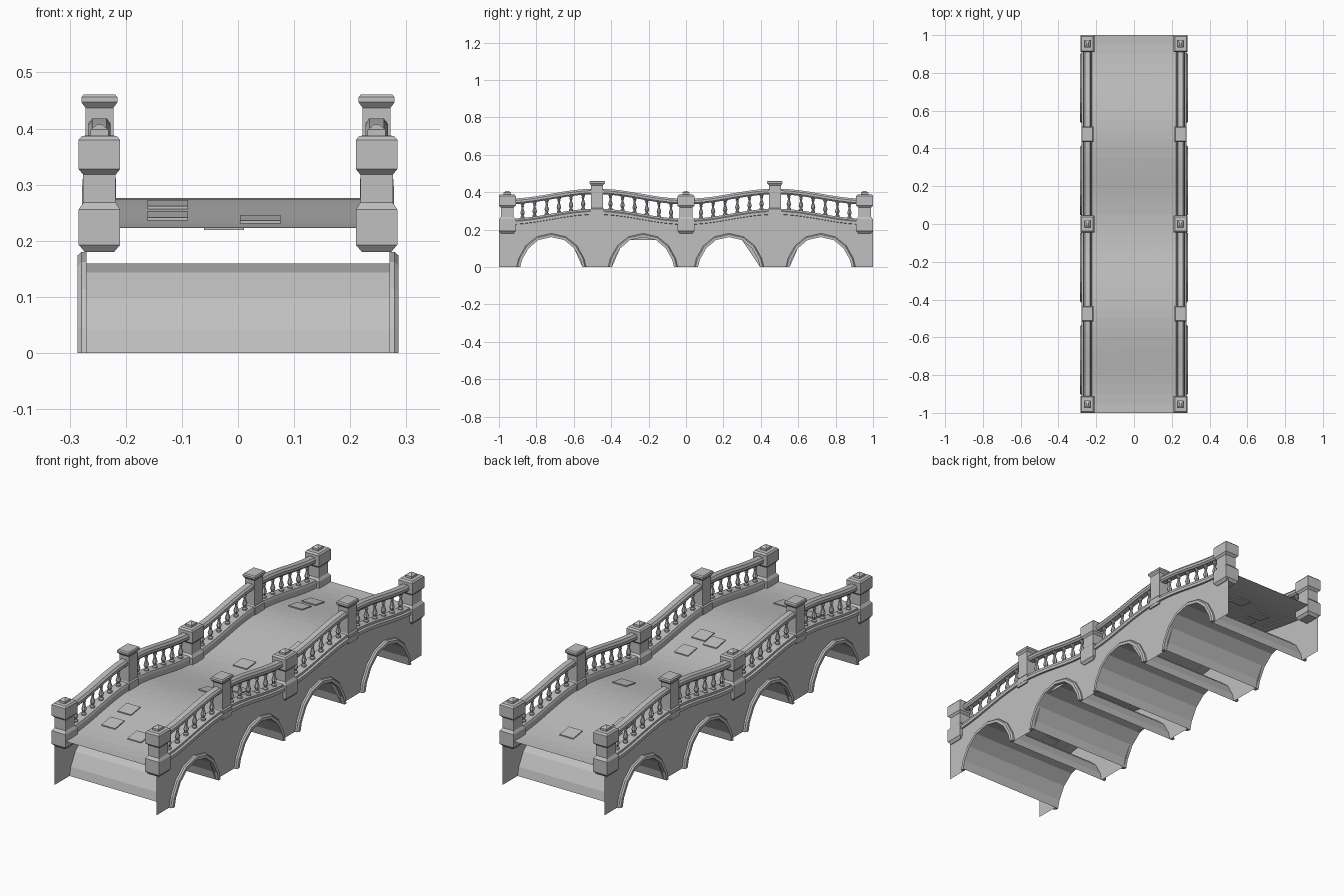
import bpy, bmesh, math
from mathutils import Vector

if "Cube" in bpy.data.objects:
    bpy.data.objects.remove(bpy.data.objects["Cube"], do_unlink=True)

stone = bpy.data.materials.new("grey_stone")
stone.use_nodes = True
GREY = (0.53, 0.53, 0.53, 1)
stone.diffuse_color = GREY
stone.node_tree.nodes["Principled BSDF"].inputs["Base Color"].default_value = GREY
stone.node_tree.nodes["Principled BSDF"].inputs["Roughness"].default_value = 0.8

RAIL_X = 0.247      # centre line of each balustrade
WALL_X = 0.27
ARCHES = (-0.72, -0.23, 0.23, 0.72)


def deck_z(y):
    """Two gentle humps along the bridge."""
    return 0.25 - 0.027 * math.cos(2 * math.pi * y / 0.96)


def span(a, b, n):
    return [a + (b - a) * i / n for i in range(n + 1)]


def finish(name, bm, mirror=False):
    bmesh.ops.recalc_face_normals(bm, faces=bm.faces)
    mesh = bpy.data.meshes.new(name)
    bm.to_mesh(mesh)
    bm.free()
    mesh.materials.append(stone)
    ob = bpy.data.objects.new(name, mesh)
    bpy.context.collection.objects.link(ob)
    if mirror:
        ob.modifiers.new("Mirror", 'MIRROR').use_axis = (True, False, False)
    return ob


def loft(bm, rings, closed=True, caps=True):
    """Skin a list of rings of points."""
    rows = [[bm.verts.new(p) for p in ring] for ring in rings]
    n = len(rows[0])
    for a, b in zip(rows, rows[1:]):
        for i in range(n if closed else n - 1):
            j = (i + 1) % n
            bm.faces.new((a[i], a[j], b[j], b[i]))
    if caps:
        bm.faces.new(rows[0])
        bm.faces.new(rows[-1])


def sweep(name, profile, ys):
    """Sweep an (x, height above deck) profile along the deck curve."""
    bm = bmesh.new()
    loft(bm, [[(x, y, deck_z(y) + h) for x, h in profile] for y in ys])
    return finish(name, bm, mirror=True)


def arch(half):
    """Full arch outline from half a profile, foot to foot."""
    return [(-w, z) for w, z in half] + [(w, z) for w, z in half[-2::-1]]


INNER = arch([(0.166, 0), (0.156, 0.04), (0.122, 0.1), (0.07, 0.144), (0, 0.16)])
OUTER = arch([(0.186, 0), (0.175, 0.046), (0.137, 0.114), (0.078, 0.162), (0, 0.18)])

# Deck surface
bm = bmesh.new()
loft(bm, [[(s * WALL_X, y, deck_z(y)) for s in (-1, 1)] for y in span(-1, 1, 40)],
     closed=False, caps=False)
finish("deck", bm)

# Side walls with arched openings
bm = bmesh.new()
outline = [(-1, 0)]
for c in ARCHES:
    outline += [(c + w, z) for w, z in INNER]
outline.append((1, 0))
outline += [(y, deck_z(y) + 0.015) for y in span(1, -1, 40)]
bm.faces.new([bm.verts.new((WALL_X, y, z)) for y, z in outline])
bmesh.ops.triangulate(bm, faces=bm.faces)
finish("side_wall", bm, mirror=True)

# Open barrel vaults under the deck
bm = bmesh.new()
for c in ARCHES:
    loft(bm, [[(s * WALL_X, c + w, z) for w, z in INNER] for s in (-1, 1)],
         closed=False, caps=False)
finish("arch_vaults", bm)

# Raised arch mouldings on the walls
bm = bmesh.new()
for c in ARCHES:
    rings = []
    for (wi, zi), (wo, zo) in zip(INNER, OUTER):
        wm, zm = wo + (wi - wo) * 0.3, zo + (zi - zo) * 0.3
        rings.append([(WALL_X, c + wi, zi), (0.286, c + wi, zi),
                      (0.286, c + wm, zm), (0.279, c + wo, zo), (WALL_X, c + wo, zo)])
    loft(bm, rings)
finish("arch_mouldings", bm, mirror=True)

# Stepped base rail and chamfered handrail
sweep("base_rail", [(0.222, -0.005), (0.278, 0.005), (0.278, 0.02), (0.27, 0.025),
                    (0.27, 0.035), (0.226, 0.035), (0.222, 0.025)], span(-0.96, 0.96, 40))
sweep("handrail", [(0.234, 0.112), (0.26, 0.112), (0.267, 0.12), (0.267, 0.132),
                   (0.26, 0.142), (0.234, 0.142), (0.227, 0.132), (0.227, 0.12)],
      span(-0.95, 0.95, 40))

# Turned balusters, six to each bay
TURNING = [(0.011, 0), (0.011, 0.1), (0.006, 0.16), (0.012, 0.36), (0.006, 0.62),
           (0.005, 0.74), (0.009, 0.8), (0.006, 0.87), (0.011, 0.93), (0.011, 1)]
bm = bmesh.new()
for bay in (-0.712, -0.242, 0.242, 0.712):
    for y in span(bay - 0.162, bay + 0.162, 5):
        base = deck_z(y) + 0.033
        loft(bm, [[(RAIL_X + r * math.cos(k * math.pi / 4),
                    y + r * math.sin(k * math.pi / 4), base + t * 0.081)
                   for k in range(8)] for r, t in TURNING])
finish("balusters", bm, mirror=True)


# Square posts built from stacked (half x, half y, z) sections
def post(name, y, sections):
    bm = bmesh.new()
    loft(bm, [[(RAIL_X + sx * hx, y + sy * hy, z)
               for sx, sy in ((-1, -1), (1, -1), (1, 1), (-1, 1))]
              for hx, hy, z in sections])
    finish(name, bm, mirror=True)


KNOB_POST = [(0.026, 0.034, 0.18), (0.037, 0.045, 0.193), (0.037, 0.045, 0.256),
             (0.029, 0.034, 0.268), (0.029, 0.034, 0.318), (0.037, 0.045, 0.328),
             (0.037, 0.045, 0.38), (0.031, 0.038, 0.387), (0.016, 0.02, 0.388),
             (0.016, 0.02, 0.398), (0.005, 0.006, 0.407)]
TALL_POST = [(0.03, 0.035, 0.268), (0.03, 0.035, 0.31), (0.025, 0.032, 0.316),
             (0.025, 0.032, 0.437), (0.032, 0.041, 0.447), (0.032, 0.041, 0.456),
             (0.028, 0.036, 0.461)]
for label, y in (("front_post", -0.955), ("middle_post", 0), ("back_post", 0.955)):
    post(label, y, KNOB_POST)
for label, y in (("front_tall_post", -0.475), ("back_tall_post", 0.475)):
    post(label, y, TALL_POST)

# Loose paving slabs lying along the slope of the deck
SLABS = [(-0.125, -0.645), (-0.125, -0.765), (0.04, -0.805), (0.117, -0.295),
         (0.117, -0.165), (0.04, -0.27), (-0.025, 0.085), (0.117, 0.3),
         (-0.125, 0.645), (-0.125, 0.745), (0.04, 0.81)]
bm = bmesh.new()
for x, y in SLABS:
    ends = (y - 0.035, y + 0.035)
    loft(bm, [[(x + s * 0.036, e, deck_z(e) + h)
               for s, e in ((-1, ends[0]), (1, ends[0]), (1, ends[1]), (-1, ends[1]))]
              for h in (-0.005, 0.005)])
finish("paving_slabs", bm)
